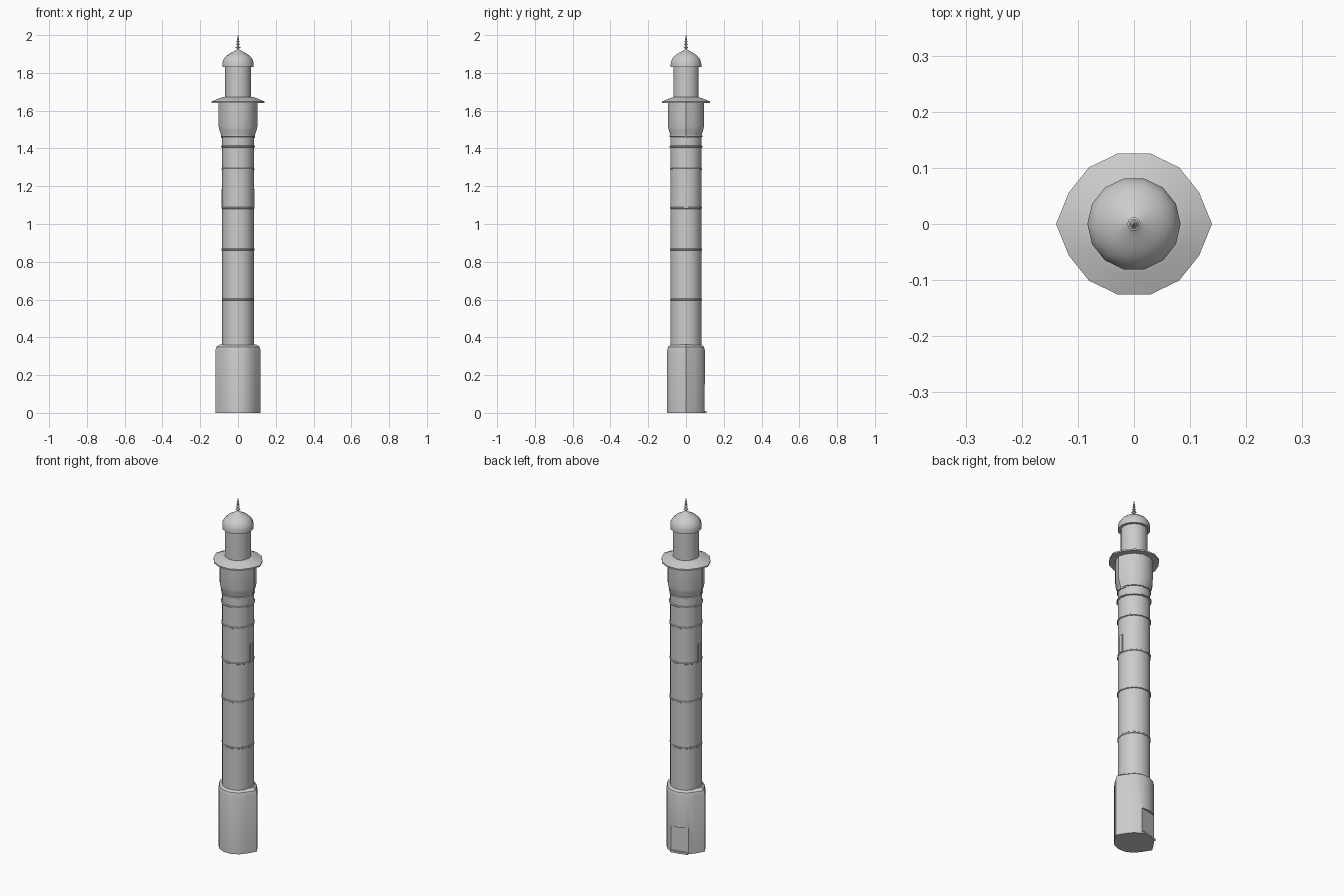
import bpy
import bmesh
from math import cos, sin, pi, radians
from mathutils import Matrix

cube = bpy.data.objects.get("Cube")
if cube:
    bpy.data.objects.remove(cube, do_unlink=True)

# One plain stone colour
STONE = (0.6, 0.6, 0.6, 1)
stone = bpy.data.materials.new("grey stone")
stone.use_nodes = True
stone.diffuse_color = STONE
stone.node_tree.nodes["Principled BSDF"].inputs["Base Color"].default_value = STONE

SIDES = 14


def add_object(name, bm):
    bmesh.ops.recalc_face_normals(bm, faces=bm.faces)
    mesh = bpy.data.meshes.new(name)
    bm.to_mesh(mesh)
    bm.free()
    mesh.materials.append(stone)
    obj = bpy.data.objects.new(name, mesh)
    bpy.context.collection.objects.link(obj)
    return obj


def smooth(obj, angle=35):
    bpy.ops.object.select_all(action="DESELECT")
    obj.select_set(True)
    bpy.context.view_layer.objects.active = obj
    bpy.ops.object.shade_smooth_by_angle(angle=radians(angle))


def lathe(name, profile, sides=SIDES, point=0.0):
    """Turn a (radius, height) profile; point draws out the two x corners."""
    bm = bmesh.new()
    rings = []
    for r, z in profile:
        ring = []
        for i in range(sides):
            a = 2 * pi * i / sides
            reach = r + (point if i % (sides // 2) == 0 else 0)
            ring.append(bm.verts.new((reach * cos(a), reach * sin(a), z)))
        rings.append(ring)
    for low, high in zip(rings, rings[1:]):
        for i in range(sides):
            j = (i + 1) % sides
            bm.faces.new((low[i], low[j], high[j], high[i]))
    bm.faces.new(rings[0])
    bm.faces.new(rings[-1])
    obj = add_object(name, bm)
    smooth(obj)
    return obj


def box(name, size, distance, z, angle):
    """Box standing at a distance from the axis, turned to face outward."""
    bm = bmesh.new()
    place = (Matrix.Rotation(radians(angle), 4, "Z")
             @ Matrix.Translation((distance, 0, z))
             @ Matrix.Diagonal((*size, 1)))
    bmesh.ops.create_cube(bm, size=1, matrix=place)
    return add_object(name, bm)


# Plinth with a sloping shoulder
base = lathe("base", [(0.103, 0), (0.103, 0.33), (0.097, 0.35), (0.08, 0.362)],
             point=0.017)

# Doorway recess and its sill
DOOR = 103
cutter = box("door_cutter", (0.04, 0.1, 0.14), 0.109, 0.08, DOOR)
cutter.hide_render = True
cut = base.modifiers.new("doorway", "BOOLEAN")
cut.operation = "DIFFERENCE"
cut.solver = "EXACT"
cut.object = cutter
bpy.context.view_layer.objects.active = base
bpy.ops.object.modifier_apply(modifier=cut.name)
bpy.data.objects.remove(cutter, do_unlink=True)
smooth(base)
box("door_sill", (0.02, 0.1, 0.01), 0.09, 0.005, DOOR)

# Shaft and its thin bands
lathe("shaft", [(0.084, 0.355), (0.084, 1.47)])
for n, (z, r) in enumerate([(0.6, 0.086), (0.865, 0.088), (1.085, 0.087),
                            (1.29, 0.088), (1.41, 0.09), (1.465, 0.089)]):
    lathe(f"shaft_band_{n + 1}", [(0.083, z - 0.006), (r, z - 0.003),
                                  (r, z + 0.003), (0.083, z + 0.006)])

# Narrow window plates on both sides
for side, angle in (("left", 0), ("right", 180)):
    box(f"window_{side}", (0.008, 0.022, 0.1), 0.084, 1.135, angle)

# Flared gallery and its projecting eave
lathe("gallery", [(0.084, 1.455), (0.086, 1.475), (0.093, 1.495),
                  (0.097, 1.515), (0.098, 1.645)], point=0.005)
lathe("eave", [(0.095, 1.64), (0.129, 1.641), (0.129, 1.649),
               (0.09, 1.665), (0.068, 1.672)], point=0.01)

# Lantern and pointed dome
lathe("lantern", [(0.069, 1.665), (0.069, 1.835)])
lathe("dome", [(0.083, 1.83), (0.083, 1.85), (0.079, 1.866), (0.071, 1.88),
               (0.058, 1.893), (0.042, 1.904), (0.025, 1.913),
               (0.011, 1.921), (0.004, 1.927)])

# Beaded finial
profile = [(0.004, 1.92)]
for z, r in ((1.935, 0.012), (1.951, 0.009), (1.966, 0.007), (1.979, 0.005)):
    profile += [(0.003, z - 0.007), (r, z - 0.002), (r, z + 0.002), (0.003, z + 0.006)]
profile.append((0.001, 2.0))
lathe("finial", profile, sides=10)
